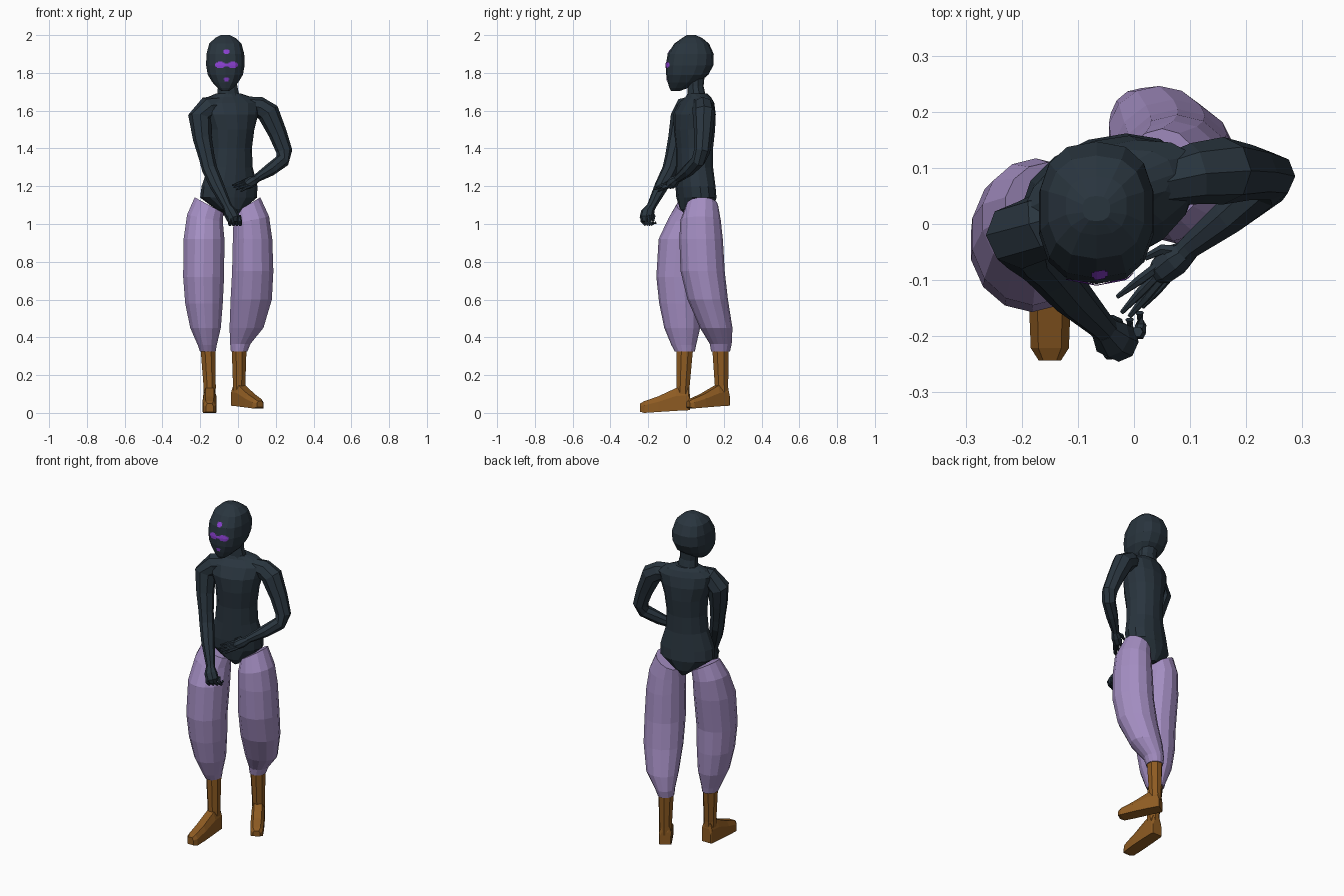
import bpy, bmesh, math
from mathutils import Vector, Matrix
from mathutils.bvhtree import BVHTree


def material(name, rgb):
    m = bpy.data.materials.new(name)
    m.diffuse_color = (*rgb, 1)
    return m


SKIN = material("dark slate", (0.022, 0.035, 0.048))
CLOTH = material("lilac", (0.37, 0.27, 0.54))
LEATHER = material("brown", (0.27, 0.105, 0.016))
MARK = material("violet", (0.25, 0.05, 0.62))


def finish(name, bm, mat):
    me = bpy.data.meshes.new(name)
    bm.to_mesh(me)
    me.materials.append(mat)
    ob = bpy.data.objects.new(name, me)
    bpy.context.collection.objects.link(ob)
    return ob


def skin(name, rings, mat):
    """Join rings of points into one closed flat-faced body."""
    bm = bmesh.new()
    vs = [[bm.verts.new(p) for p in r] for r in rings]
    n = len(vs[0])
    for a, b in zip(vs, vs[1:]):
        for i in range(n):
            bm.faces.new((a[i], a[(i + 1) % n], b[(i + 1) % n], b[i]))
    bm.faces.new(vs[0][::-1])
    bm.faces.new(vs[-1])
    bmesh.ops.recalc_face_normals(bm, faces=bm.faces)
    return finish(name, bm, mat)


def stack(name, levels, mat, n=12, rot=0.0, power=1.0):
    """Horizontal sections: x, y, z, half width, half depth, optional tilt."""
    rings = []
    for cx, cy, z, rx, ry, *tilt in levels:
        ring = []
        for i in range(n):
            a = 2 * math.pi * (i + 0.5) / n
            c = math.copysign(abs(math.cos(a)) ** power, math.cos(a))
            s = math.copysign(abs(math.sin(a)) ** power, math.sin(a))
            x, y = rx * c, ry * s
            ring.append((cx + x * math.cos(rot) - y * math.sin(rot),
                         cy + x * math.sin(rot) + y * math.cos(rot),
                         z + (tilt[0] * c if tilt else 0)))
        rings.append(ring)
    return skin(name, rings, mat)


def limb(name, path, mat, n=8):
    """Tube through points x, y, z, radius."""
    pts = [Vector(p[:3]) for p in path]
    rings = []
    for i, p in enumerate(pts):
        t = (pts[min(i + 1, len(pts) - 1)] - pts[max(i - 1, 0)]).normalized()
        u = t.cross(Vector((0, 1, 0))).normalized()
        v = t.cross(u)
        r = path[i][3]
        rings.append([p + r * (u * math.cos(2 * math.pi * k / n) + v * math.sin(2 * math.pi * k / n))
                      for k in range(n)])
    return skin(name, rings, mat)


# Torso, turned so that its left shoulder sits further back
stack("torso", [
    (-.04, .06, 1.04, .022, .06), (-.045, .055, 1.08, .075, .09),
    (-.05, .055, 1.14, .155, .10), (-.045, .05, 1.20, .152, .10),
    (-.04, .045, 1.30, .12, .096), (-.038, .045, 1.40, .113, .097),
    (-.035, .045, 1.50, .123, .108), (-.04, .045, 1.58, .15, .108),
    (-.04, .055, 1.64, .165, .085), (-.045, .065, 1.672, .12, .06),
    (-.05, .06, 1.69, .07, .05)], SKIN, 14, math.radians(18))

# Neck and head
stack("neck", [(-.052, .06, 1.64, .075, .055), (-.052, .055, 1.69, .06, .047),
               (-.055, .05, 1.73, .054, .043), (-.062, .05, 1.80, .055, .05)], SKIN, 10)
HX = -.067
profile = [(1.705, -.08, -.03, .022), (1.72, -.088, .01, .042), (1.75, -.097, .07, .070),
           (1.79, -.105, .118, .095), (1.84, -.107, .145, .104), (1.90, -.097, .147, .102),
           (1.955, -.062, .122, .087), (1.985, -.02, .085, .055), (2.0, .005, .05, .025)]
head = stack("head", [(HX, (f + b) / 2, z, w, (b - f) / 2) for z, f, b, w in profile],
             SKIN, 14, 0, .8)

# Painted face marks: small tiles laid just in front of the head
hb = bmesh.new()
hb.from_mesh(head.data)
tree = BVHTree.FromBMesh(hb)
MX, CELL = -.061, .005


def in_mark(x, z):
    eyes = ((abs(x) - .032) / .028) ** 2 + ((z - 1.842) / .018) ** 2 < 1
    bridge = abs(x) < .02 and abs(z - 1.842) < .007
    brow = (x / .016) ** 2 + ((z - 1.912) / .012) ** 2 < 1
    mouth = (x / .013) ** 2 + ((z - 1.766) / .011) ** 2 < 1
    return eyes or bridge or brow or mouth


bm = bmesh.new()
for i in range(-14, 14):
    for j in range(350, 390):
        x, z = (i + .5) * CELL, (j + .5) * CELL
        if in_mark(x, z):
            quad = []
            for dx, dz in ((0, 0), (1, 0), (1, 1), (0, 1)):
                o = Vector((MX + (i + dx) * CELL, -1, (j + dz) * CELL))
                hit = tree.ray_cast(o, Vector((0, 1, 0)))[0]
                quad.append(bm.verts.new(hit - Vector((0, .003, 0))))
            bm.faces.new(quad)
bmesh.ops.remove_doubles(bm, verts=bm.verts, dist=1e-5)
finish("face_marks", bm, MARK)
bm.free()
hb.free()

# Right arm, hanging across the front
limb("right_arm", [
    (-.10, .02, 1.63, .05), (-.155, .0, 1.618, .06), (-.203, -.02, 1.565, .062), (-.188, -.045, 1.45, .05),
    (-.165, -.07, 1.35, .042), (-.15, -.085, 1.29, .041), (-.11, -.13, 1.20, .037),
    (-.06, -.18, 1.10, .025), (-.05, -.19, 1.08, .025)], SKIN)
limb("right_palm", [(-.055, -.187, 1.09, .024), (-.04, -.203, 1.06, .036),
                    (-.025, -.21, 1.03, .036), (-.02, -.212, 1.01, .022)], SKIN)
for k in range(4):
    x, y = -.048 + .018 * k, -.228 + .012 * k
    limb("right_finger", [(x, y, 1.045, .010), (x + .004, y - .004, 1.015, .011),
                          (x + .006, y + .012, .998, .010), (x + .004, y + .034, 1.008, .008)], SKIN, 6)
limb("right_thumb", [(-.055, -.185, 1.065, .012), (-.04, -.172, 1.04, .011),
                     (-.025, -.175, 1.015, .007)], SKIN, 6)

# Left arm, bent with the forearm over the belly
limb("left_arm", [
    (.05, .075, 1.63, .045), (.11, .09, 1.62, .055), (.16, .095, 1.59, .060), (.21, .092, 1.48, .049),
    (.245, .085, 1.385, .043), (.235, .065, 1.335, .038), (.17, .015, 1.287, .034),
    (.10, -.04, 1.243, .022), (.09, -.05, 1.237, .021)], SKIN)
limb("left_palm", [(.10, -.045, 1.24, .019), (.075, -.063, 1.225, .029),
                   (.05, -.082, 1.21, .027), (.038, -.09, 1.205, .018)], SKIN)
for sx, sy, sz, ex, ey, ez in ((.05, -.07, 1.225, -.03, -.13, 1.205),
                               (.048, -.082, 1.215, -.022, -.158, 1.195),
                               (.052, -.092, 1.205, -.008, -.165, 1.182),
                               (.062, -.092, 1.198, .015, -.148, 1.172)):
    limb("left_finger", [(sx, sy, sz, .010), ((sx + ex) / 2, (sy + ey) / 2, (sz + ez) / 2 + .004, .009),
                         (ex, ey, ez, .004)], SKIN, 6)
limb("left_thumb", [(.085, -.05, 1.235, .012), (.05, -.045, 1.235, .010),
                    (.02, -.06, 1.225, .006)], SKIN, 6)

# Baggy trouser legs, outer edge of the waist higher than the inner
stack("right_trouser", [
    (-.153, .03, 1.10, .078, .08, -.042), (-.175, .012, 1.03, .097, .105, -.02),
    (-.18, -.018, .92, .111, .127), (-.182, -.038, .72, .111, .119),
    (-.18, -.03, .58, .102, .112), (-.172, -.02, .45, .083, .095),
    (-.163, -.012, .36, .052, .066), (-.16, -.006, .325, .043, .053)], CLOTH, 14)
stack("left_trouser", [
    (.05, .085, 1.10, .07, .085, .042), (.07, .077, 1.02, .097, .107, .02),
    (.077, .08, .92, .107, .115), (.078, .088, .75, .112, .117),
    (.07, .115, .60, .112, .107), (.045, .16, .45, .092, .086),
    (.012, .184, .365, .055, .058), (.006, .183, .325, .045, .05)], CLOTH, 14)


# Boots: a shaft and a wedge-shaped foot
def boot(side, ankle, top, turn, scale, lift):
    x, y = ankle
    stack(side + "_boot_shaft", [(x, y, .07 + lift, .034, .038), (x, y, .14, .035, .038),
                                 (*top, .36, .043, .048)], LEATHER, 8)
    place = Matrix.Translation((x, y, 0)) @ Matrix.Rotation(turn, 4, 'Z')
    rings = []
    for d, w, zb, zt in ((-.036, .030, .015, .10), (-.028, .034, .014, .135), (.036, .036, .011, .132),
                         (.13, .037, .005, .088), (.205, .034, 0, .062), (.227, .020, .006, .05)):
        zb, zt = zb + lift, zt + lift * .5
        zm = zb + (zt - zb) * .65
        rings.append([place @ Vector((px, -d * scale, pz)) for px, pz in
                      ((-w, zb), (w, zb), (w, zm), (w * .6, zt), (-w * .6, zt), (-w, zm))])
    skin(side + "_boot_foot", rings, LEATHER)


boot("right", (-.15, -.016), (-.16, -.005), 0, 1.0, 0)
boot("left", (.006, .188), (.006, .182), math.radians(32), .92, .024)
